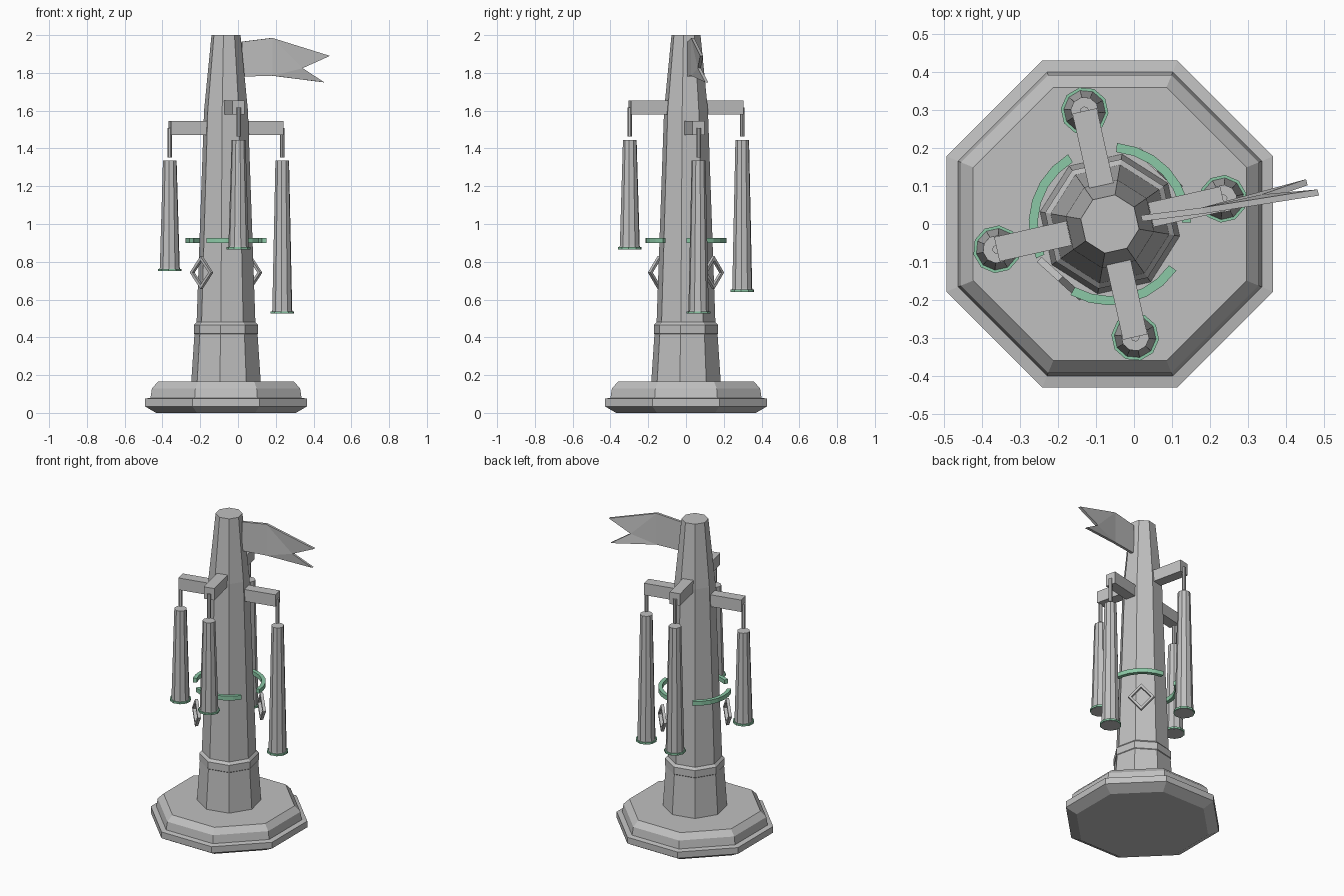
import bpy, bmesh, math
from mathutils import Matrix, Vector

if "Cube" in bpy.data.objects:
    bpy.data.objects.remove(bpy.data.objects["Cube"])

CX = -0.0635                      # tower axis
TURN = math.radians(12.6)         # tower is turned against its plinth


def material(name, rgb):
    m = bpy.data.materials.new(name)
    m.diffuse_color = (*rgb, 1)
    m.use_nodes = True
    m.node_tree.nodes["Principled BSDF"].inputs["Base Color"].default_value = m.diffuse_color
    return m


STONE = material("pale_stone", (0.53, 0.53, 0.53))
GREEN = material("soft_green", (0.26, 0.58, 0.38))


def finish(name, bm, mat):
    bmesh.ops.recalc_face_normals(bm, faces=bm.faces)
    me = bpy.data.meshes.new(name)
    bm.to_mesh(me)
    bm.free()
    me.materials.append(mat)
    ob = bpy.data.objects.new(name, me)
    bpy.context.collection.objects.link(ob)
    return ob


def lathe(name, profile, sides, mat, x=CX, y=0, turn=0, closed=False):
    """Revolve (radius, z) points; cap the ends, or close into a ring."""
    bm = bmesh.new()
    rings = [[bm.verts.new((x + r * math.cos(turn + math.tau * i / sides),
                            y + r * math.sin(turn + math.tau * i / sides), z))
              for i in range(sides)] for r, z in profile]
    pairs = list(zip(rings, rings[1:]))
    if closed:
        pairs.append((rings[-1], rings[0]))
    for a, b in pairs:
        for i in range(sides):
            j = (i + 1) % sides
            bm.faces.new((a[i], a[j], b[j], b[i]))
    if not closed:
        bm.faces.new(rings[0])
        bm.faces.new(rings[-1])
    return finish(name, bm, mat)


def box(name, lo, hi, turn, mat):
    bm = bmesh.new()
    bmesh.ops.create_cube(bm, size=1)
    lo, hi = Vector(lo), Vector(hi)
    for v in bm.verts:
        v.co = (lo + hi) / 2 + Vector(a * b for a, b in zip(v.co, hi - lo))
    bm.transform(Matrix.Translation((CX, 0, 0)) @ Matrix.Rotation(turn, 4, 'Z'))
    return finish(name, bm, mat)


# stepped octagonal plinth (profile given as distance to the flats)
k = 1 / math.cos(math.pi / 8)
plinth = [(.37, 0), (.43, .035), (.43, .075), (.40, .08), (.392, .13), (.36, .165)]
lathe("plinth", [(r * k, z) for r, z in plinth], 8, STONE, turn=math.pi / 8)

# tapered column and its collar
FACET = TURN + math.pi / 8
lathe("column", [(.187, .16), (.168, .44), (.158, .48), (.118, 1.6), (.078, 2)],
      8, STONE, turn=FACET)
lathe("collar", [(.165, .412), (.173, .42), (.173, .465), (.158, .48)],
      8, STONE, turn=FACET)

# four arms, each with a rod and a hanging chime: (arm centre, chime bottom)
hangers = [("right", 1.508, .525), ("back", 1.617, .64),
           ("left", 1.508, .75), ("front", 1.617, .865)]
for i, (side, z, low) in enumerate(hangers):
    a = TURN + i * math.pi / 2
    x, y = CX + .305 * math.cos(a), .305 * math.sin(a)
    box(side + "_arm", (.09, -.033, z - .038), (.305, .033, z + .038), a, STONE)
    lathe(side + "_rod", [(.012, z - .155), (.012, z)], 8, STONE, x, y, a)
    top = z - .172
    lathe(side + "_chime", [(.057, low), (.054, low + .02), (.037, top)],
          10, STONE, x, y, a)
    lathe(side + "_chime_rim", [(.056, low + .001), (.063, low + .001),
                                (.063, low + .013), (.053, low + .013)],
          10, GREEN, x, y, a, closed=True)

# three floating arcs of a broken ring
for n in range(3):
    bm = bmesh.new()
    loops = []
    for s in range(7):
        a = math.radians(1 + 120 * n + 14 * s)
        loops.append([bm.verts.new((CX + r * math.cos(a), r * math.sin(a), z))
                      for r, z in ((.19, .9), (.214, .9), (.214, .927), (.19, .927))])
    for p, q in zip(loops, loops[1:]):
        for i in range(4):
            j = (i + 1) % 4
            bm.faces.new((p[i], p[j], q[j], q[i]))
    bm.faces.new(loops[0])
    bm.faces.new(loops[-1])
    finish(f"ring_arc_{n + 1}", bm, GREEN)

# open diamond frames on opposite sides
for n, side in enumerate(("back", "front")):
    a = math.radians(48) + n * math.pi
    bm = bmesh.new()
    shape = [(1, 0), (0, 1), (-1, 0), (0, -1)]
    loops = [[bm.verts.new((d, w * u, .743 + h * v)) for d, w, h in
              ((.185, .057, .064), (.185, .076, .087), (.203, .076, .087), (.203, .057, .064))]
             for u, v in shape]
    for p, q in zip(loops, loops[1:] + loops[:1]):
        for i in range(4):
            j = (i + 1) % 4
            bm.faces.new((p[i], p[j], q[j], q[i]))
    bm.transform(Matrix.Translation((CX, 0, 0)) @ Matrix.Rotation(a, 4, 'Z'))
    finish(side + "_diamond", bm, STONE)

# swallow-tailed pennant, bent once along its length
bm = bmesh.new()
outline = [(.02, .015, 1.78), (.02, .015, 1.965), (.18, .035, 1.985), (.485, .083, 1.89),
           (.34, .07, 1.825), (.455, .11, 1.75), (.18, .035, 1.785)]
sides = [[bm.verts.new((x - s * .002, y + s * .008, z)) for x, y, z in outline]
         for s in (-1, 1)]
for vs in sides:
    bm.faces.new([vs[i] for i in (0, 1, 2, 6)])
    bm.faces.new([vs[i] for i in (2, 3, 4)])
    bm.faces.new([vs[i] for i in (2, 4, 6)])
    bm.faces.new([vs[i] for i in (4, 5, 6)])
for i in range(7):
    j = (i + 1) % 7
    bm.faces.new((sides[0][i], sides[0][j], sides[1][j], sides[1][i]))
finish("pennant", bm, STONE)
